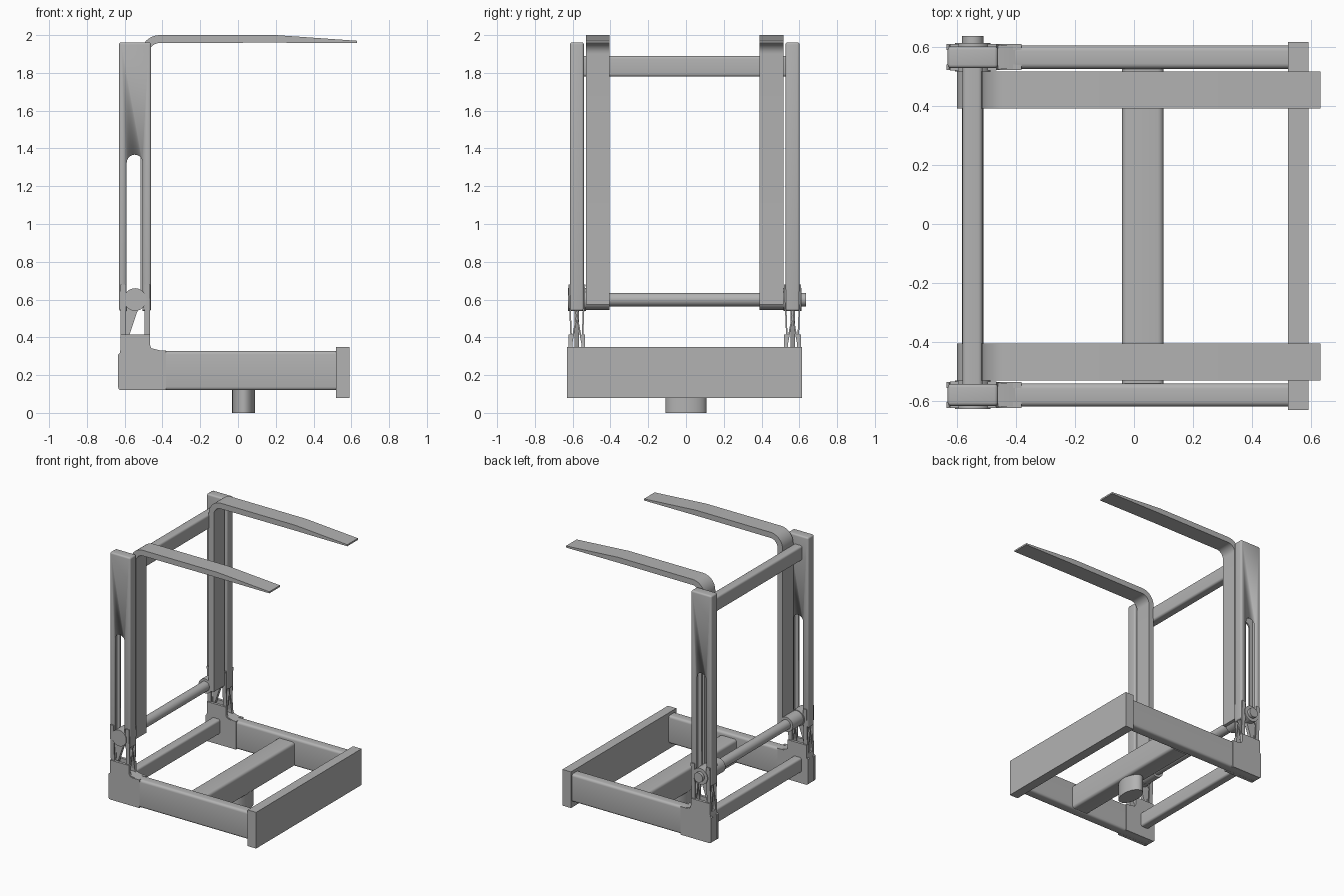
import bpy, bmesh, math
from mathutils import Vector

cube = bpy.data.objects.get("Cube")
if cube:
    bpy.data.objects.remove(cube, do_unlink=True)

grey = bpy.data.materials.new("frame grey")
grey.use_nodes = True
COLOR = (0.45, 0.45, 0.45, 1)
grey.diffuse_color = COLOR
grey.node_tree.nodes["Principled BSDF"].inputs["Base Color"].default_value = COLOR

MID = -0.007      # y of the symmetry plane
SIDE = 0.571      # distance of each side frame from it
ROD_X, ROD_Z = -0.545, 0.6


def make(name, bm):
    bmesh.ops.recalc_face_normals(bm, faces=bm.faces)
    mesh = bpy.data.meshes.new(name)
    bm.to_mesh(mesh)
    bm.free()
    mesh.materials.append(grey)
    ob = bpy.data.objects.new(name, mesh)
    bpy.context.collection.objects.link(ob)
    return ob


def smooth(ob):
    bpy.ops.object.select_all(action='DESELECT')
    ob.select_set(True)
    bpy.context.view_layer.objects.active = ob
    bpy.ops.object.shade_smooth_by_angle(angle=math.radians(35))


def box(name, x, y, z, bevel=0, axis=None):
    """Box from ranges; bevels edges along one axis, or all of them."""
    bm = bmesh.new()
    bmesh.ops.create_cube(bm, size=1)
    for v in bm.verts:
        for i, (a, b) in enumerate((x, y, z)):
            v.co[i] = a if v.co[i] < 0 else b
    if bevel:
        edges = [e for e in bm.edges if axis is None or
                 abs((e.verts[0].co - e.verts[1].co).normalized()[axis]) > 0.9]
        bmesh.ops.bevel(bm, geom=edges, offset=bevel, segments=4,
                        profile=0.5, affect='EDGES')
    ob = make(name, bm)
    if bevel:
        smooth(ob)
    return ob


def prism(name, outline, y0, y1):
    """Extrude an (x, z) outline along y."""
    bm = bmesh.new()
    face = bm.faces.new([bm.verts.new((x, y0, z)) for x, z in outline])
    ext = bmesh.ops.extrude_face_region(bm, geom=[face])
    for v in ext["geom"]:
        if isinstance(v, bmesh.types.BMVert):
            v.co.y = y1
    ob = make(name, bm)
    smooth(ob)
    return ob


def arc(cx, cz, r, start, end, n=10):
    angles = [math.radians(start + (end - start) * i / n) for i in range(n + 1)]
    return [(cx + r * math.cos(a), cz + r * math.sin(a)) for a in angles]


def disc(name, r, y0, y1):
    """Cylinder along y on the pivot axis."""
    return prism(name, arc(ROD_X, ROD_Z, r, 0, 348.75, 31), y0, y1)


def strap(name, a, b, width, thick):
    """Thin slanted strip between two (y, z) points of the hinge."""
    (x0, x1) = width
    bm = bmesh.new()
    ring = [(x0, -thick), (x1, -thick), (x1, thick), (x0, thick)]
    low, high = ([bm.verts.new((x, p[0] + t, p[1])) for x, t in ring] for p in (a, b))
    bm.faces.new(low)
    bm.faces.new(high)
    for i in range(4):
        j = (i + 1) % 4
        bm.faces.new((low[i], low[j], high[j], high[i]))
    return make(name, bm)


def around(y, half):
    return (y - half, y + half)


# Shared outlines
slot = arc(-0.547, 1.325, 0.042, 0, 180) + [(-0.589, 0.5), (-0.505, 0.5)]
elbow = ([(-0.38, 0.12), (-0.38, 0.33)] + arc(-0.435, 0.36, 0.03, 270, 180, 5)
         + [(-0.465, 0.415), (-0.622, 0.415), (-0.622, 0.32), (-0.634, 0.31)]
         + arc(-0.62, 0.134, 0.014, 180, 270, 4))
elbow_core = [(-0.39, 0.125), (-0.39, 0.325), (-0.47, 0.345),
              (-0.62, 0.345), (-0.63, 0.3), (-0.63, 0.125)]
gusset = [(-0.61, 0.34), (-0.6, 0.34), (-0.525, 0.56), (-0.61, 0.56)]
arm = (arc(-0.415, 1.9, 0.1, 180, 90) + [(0.2, 2.0), (0.63, 1.97), (0.63, 1.958),
       (0.15, 1.96)] + arc(-0.415, 1.9, 0.058, 90, 180) + [(-0.473, 0.575), (-0.515, 0.575)])

for s, side in ((-1, "right"), (1, "left")):
    yc = MID + s * SIDE

    # Hollow slotted post
    post = box(side + "_post", (-0.63, -0.46), around(yc, 0.037), (0.54, 1.962), 0.012)
    cavity = box(side + "_post_cavity", (-0.612, -0.478), around(yc, 0.025), (0.4, 1.94))
    cutter = prism(side + "_slot_cutter", slot, yc - 0.1, yc + 0.1)
    for tool in (cavity, cutter):
        tool.hide_render = True
        tool.hide_viewport = True
        mod = post.modifiers.new("cut", 'BOOLEAN')
        mod.operation = 'DIFFERENCE'
        mod.solver = 'EXACT'
        mod.object = tool

    # Base rail and elbow bracket
    box(side + "_base_rail", (-0.6, 0.53), around(yc, 0.039), (0.12, 0.328), 0.018, 0)
    prism(side + "_elbow_core", elbow_core, yc - 0.04, yc + 0.04)
    for t in (-1, 1):
        y = yc + t * 0.034
        prism(side + "_elbow_cheek", elbow, y - 0.01, y + 0.01)
        # Hinge straps crossing between elbow and post
        for xs in ((-0.622, -0.592), (-0.495, -0.465)):
            strap(side + "_hinge_ear", (yc + t * 0.03, 0.4), (yc + t * 0.041, 0.68), xs, 0.004)
            strap(side + "_hinge_brace", (yc + t * 0.032, 0.345), (yc - t * 0.02, 0.62), xs, 0.004)
    prism(side + "_hinge_gusset", gusset, yc - 0.012, yc + 0.012)

    # Bent arm with its pivot collar
    ya = MID + s * 0.46
    prism(side + "_arm", arm, ya - 0.063, ya + 0.063)
    disc(side + "_arm_collar", 0.054, ya - 0.063, ya + 0.063)
    disc(side + "_pivot_disc", 0.06, *around(yc, 0.048))

# Cross members
disc("pivot_rod", 0.036, -0.6, 0.635)
box("upper_cross_bar", (-0.58, -0.512), (-0.56, 0.55), (1.78, 1.89), 0.015, 1)
box("lower_cross_bar", (-0.58, -0.512), (-0.56, 0.55), (0.2, 0.31), 0.015, 1)
box("middle_beam", (-0.04, 0.1), (-0.54, 0.53), (0.12, 0.3), 0.02, 1)
box("end_plate", (0.52, 0.59), (-0.629, 0.615), (0.08, 0.35))

# Oval foot beneath the middle beam
bm = bmesh.new()
bmesh.ops.create_cone(bm, cap_ends=True, segments=40, radius1=1, radius2=1, depth=1)
bmesh.ops.scale(bm, vec=Vector((0.061, 0.109, 0.13)), verts=bm.verts)
bmesh.ops.translate(bm, vec=Vector((0.03, 0, 0.065)), verts=bm.verts)
smooth(make("foot", bm))
